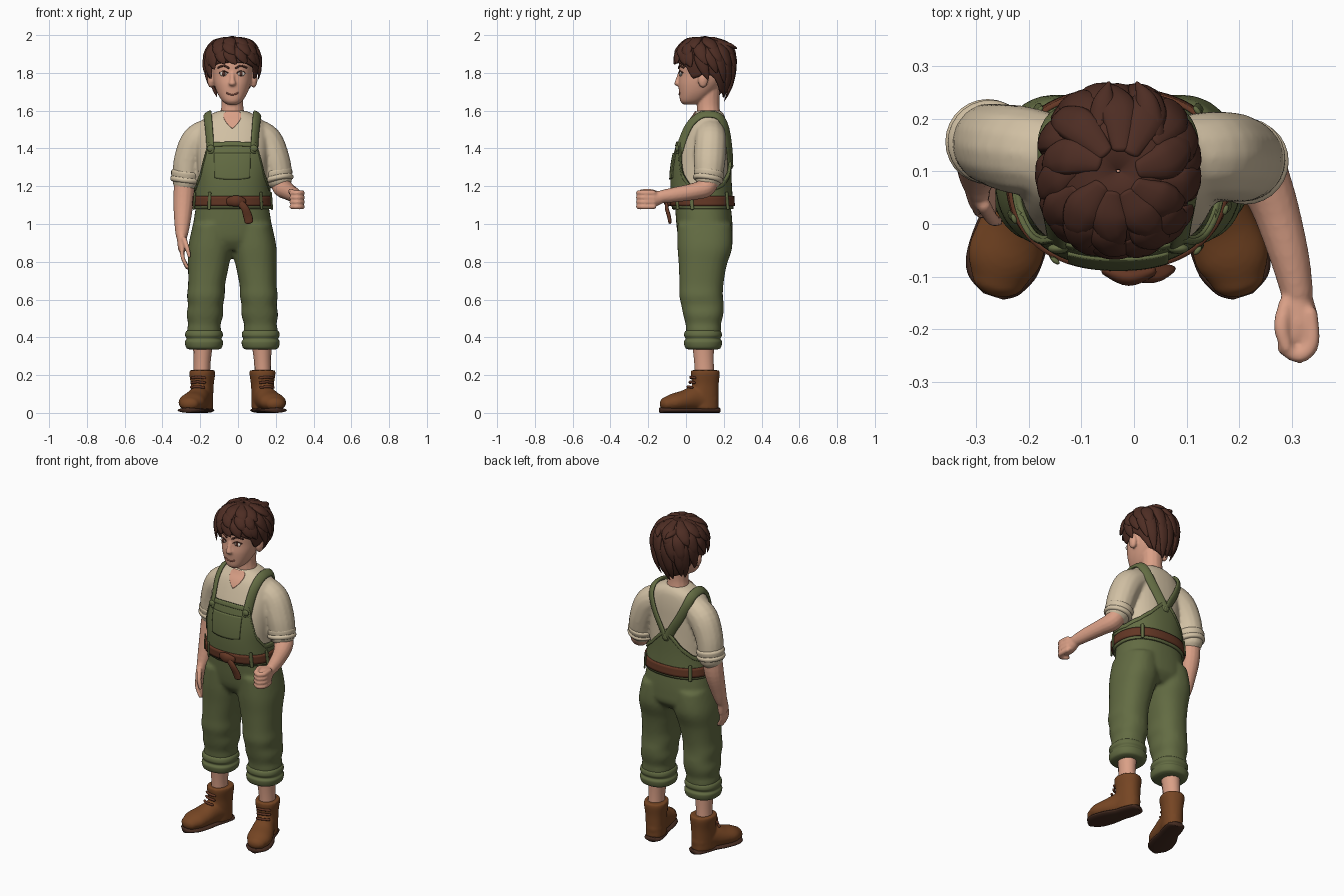
import bpy, bmesh, math, random
from mathutils import Vector, Matrix

random.seed(4)
if "Cube" in bpy.data.objects:
    bpy.data.objects.remove(bpy.data.objects["Cube"])
CX = -0.03  # body centre line


def material(name, rgb):
    m = bpy.data.materials.new(name)
    m.use_nodes = True
    m.diffuse_color = (*rgb, 1)
    m.node_tree.nodes["Principled BSDF"].inputs["Base Color"].default_value = (*rgb, 1)
    return m


GREEN = material("olive cloth", (0.125, 0.15, 0.056))
CREAM = material("cream cloth", (0.64, 0.53, 0.37))
SKIN = material("skin", (0.70, 0.35, 0.24))
HAIR = material("dark brown hair", (0.075, 0.026, 0.017))
BOOT = material("boot leather", (0.18, 0.06, 0.017))
BELT = material("belt leather", (0.125, 0.038, 0.018))
SOLE = material("sole", (0.06, 0.025, 0.015))
WHITE = material("eye white", (0.75, 0.68, 0.6))
LIP = material("lip", (0.45, 0.16, 0.11))


def spline(rows, n=6):
    """Smooth curve through rows of numbers."""
    rows, out = [tuple(r) for r in rows], []
    for i in range(len(rows) - 1):
        p = [rows[max(0, min(len(rows) - 1, i + k))] for k in (-1, 0, 1, 2)]
        for t in (k / n for k in range(n)):
            out.append(tuple(b + t / 2 * (c - a + t * (2 * a - 5 * b + 4 * c - d + t * (3 * (b - c) + d - a)))
                             for a, b, c, d in zip(*p)))
    return out + [rows[-1]]


def at(rows, z):
    """Linear lookup of a row by its first number."""
    rows = sorted(rows)
    z = max(rows[0][0], min(rows[-1][0], z))
    for a, b in zip(rows, rows[1:]):
        if z <= b[0]:
            t = (z - a[0]) / max(b[0] - a[0], 1e-6)
            return tuple(u + t * (v - u) for u, v in zip(a, b))
    return rows[-1]


def ring_point(row, phi, off=0):
    """Point on a rounded section; phi 0 is the front. Row: z, half width, front, back."""
    z, hw, yf, yb = row[:4]
    cx = row[4] if len(row) > 4 else CX
    f = lambda v: math.copysign(abs(v) ** 0.87, v)
    return Vector((cx + (hw + off) * f(math.sin(phi)),
                   (yf + yb) / 2 - ((yb - yf) / 2 + off) * f(math.cos(phi)), z))


def surf_y(rows, x, z, front=1):
    z, hw, yf, yb = at(rows, z)[:4]
    return (yf + yb) / 2 - front * (yb - yf) / 2 * (1 - min(1, abs(x) / hw) ** 2.3) ** 0.435


def skin_rings(bm, rings):
    vs = [[bm.verts.new(p) for p in r] for r in rings]
    n = len(vs[0])
    for a, b in zip(vs, vs[1:]):
        for i in range(n):
            bm.faces.new((a[i], a[(i + 1) % n], b[(i + 1) % n], b[i]))
    bm.faces.new(vs[0]); bm.faces.new(vs[-1])


def loft(bm, rows, seg=40):
    skin_rings(bm, [[ring_point(r, math.tau * i / seg) for i in range(seg)] for r in spline(rows)])


def tube(bm, rows, hint=(0, 1, 0), rounded=True, seg=14, n=5):
    """Sweep an ellipse; rows are x, y, z, side radius, radius towards hint."""
    pts = spline(rows, n)
    pos = [Vector(p[:3]) for p in pts]
    rings = []
    for i, p in enumerate(pts):
        t = (pos[min(i + 1, len(pos) - 1)] - pos[max(i - 1, 0)]).normalized()
        h = hint(pos[i]) if callable(hint) else Vector(hint)
        side = t.cross(h).normalized()
        up = side.cross(t)
        end = -1 if i == 0 else 1 if i == len(pts) - 1 else 0
        caps = [0] if not (rounded and end) else [0, 0.5, 1.0, 1.4]
        for c in (caps[::-1] if end < 0 else caps):
            o = pos[i] + t * end * math.sin(c) * min(p[3], p[4])
            rings.append([o + math.cos(c) * (side * p[3] * math.cos(a) + up * p[4] * math.sin(a))
                          for a in (math.tau * k / seg for k in range(seg))])
    skin_rings(bm, rings)


def ball(bm, centre, radii):
    bmesh.ops.create_uvsphere(bm, u_segments=20, v_segments=12, radius=1,
                              matrix=Matrix.Translation(centre) @ Matrix.Diagonal((*radii, 1)))


def finish(bm, name, mat, voxel=0, thick=0, move=None):
    if move:
        bm.transform(move)
    bmesh.ops.recalc_face_normals(bm, faces=bm.faces)
    me = bpy.data.meshes.new(name)
    bm.to_mesh(me); bm.free()
    me.materials.append(mat)
    ob = bpy.data.objects.new(name, me)
    bpy.context.collection.objects.link(ob)
    me.shade_smooth()
    if voxel:
        r = ob.modifiers.new("fuse", "REMESH")
        r.mode, r.voxel_size, r.use_smooth_shade = "VOXEL", voxel, True
        s = ob.modifiers.new("soften", "SMOOTH")
        s.iterations, s.factor = 4, 0.5
    if thick:
        s = ob.modifiers.new("cloth", "SOLIDIFY")
        s.thickness, s.offset = thick, 0
    return ob


def shell(name, rows, lo, hi, mat, off, thick, span=math.pi, nu=96, nv=14):
    """Garment panel following a body; lo and hi give its edge heights by angle."""
    bm = bmesh.new()
    grid = []
    for i in range(nu + 1):
        phi = span * (2 * i / nu - 1)
        a, b = lo(abs(phi)), hi(abs(phi))
        zs = [a + (b - a) * j / nv for j in range(nv + 1)]
        grid.append([bm.verts.new(ring_point(at(rows, z), phi, off)) for z in zs])
    for a, b in zip(grid, grid[1:]):
        for j in range(nv):
            bm.faces.new((a[j], b[j], b[j + 1], a[j + 1]))
    bmesh.ops.remove_doubles(bm, verts=bm.verts, dist=0.0002)
    return finish(bm, name, mat, thick=thick)


def mirror(side):
    return Matrix.Translation((CX, 0, 0)) @ Matrix.Diagonal((side, 1, 1, 1))


def part(name, mat, tubes, voxel=0, move=None, **kw):
    bm = bmesh.new()
    for t in tubes:
        tube(bm, t, **kw)
    return finish(bm, name, mat, voxel, move=move)


SIDES = ((1, "left"), (-1, "right"))

# Shirt with sleeves
TORSO_ROWS = [(1.06, .19, -.055, .235), (1.2, .18, -.065, .225), (1.3, .185, -.06, .222), (1.4, .19, -.04, .22),
              (1.48, .185, -.012, .218), (1.54, .165, .015, .212), (1.575, .125, .04, .203), (1.6, .07, .055, .185)]
TORSO = spline(TORSO_ROWS)
bm = bmesh.new()
loft(bm, TORSO_ROWS)
tube(bm, [(-.14, .125, 1.49, .075, .08), (-.215, .14, 1.44, .085, .085), (-.262, .15, 1.34, .078, .08), (-.278, .155, 1.23, .07, .075)])
tube(bm, [(.08, .125, 1.49, .075, .08), (.15, .13, 1.44, .085, .085), (.195, .125, 1.34, .08, .085), (.215, .12, 1.25, .075, .075)])
finish(bm, "shirt", CREAM, voxel=.009)
for name, a, b in (("right", Vector((-.272, .155, 1.285)), Vector((-.28, .157, 1.22))),
                   ("left", Vector((.205, .125, 1.285)), Vector((.217, .115, 1.225)))):
    part(name + "_sleeve_cuff", CREAM, [[(*a.lerp(b, t), r, r) for t, r in
         ((0, .07), (.2, .08), (.5, .078), (.6, .076), (.75, .081), (.95, .077), (1.05, .062))]], rounded=False, seg=28)
shell("neck_opening", TORSO, lambda p: 1.505 + .22 * p, lambda p: 1.597, SKIN, .004, .004, span=.36, nu=16)

# Head, neck, ears and nose
HEAD_ROWS = [(1.632, .025, -.012, .05), (1.65, .052, -.03, .09), (1.69, .078, -.036, .14), (1.74, .096, -.04, .185),
             (1.79, .105, -.036, .21), (1.85, .11, -.036, .222), (1.91, .1, -.02, .215), (1.965, .05, .04, .16)]
HEAD = spline(HEAD_ROWS)
bm = bmesh.new()
loft(bm, HEAD_ROWS)
tube(bm, [(CX, .12, 1.72, .062, .06), (CX, .118, 1.63, .058, .06), (CX, .122, 1.56, .07, .065), (CX, .125, 1.52, .08, .07)])
for s in (1, -1):
    ball(bm, (CX + s * .113, .09, 1.765), (.02, .027, .044))
tube(bm, [(CX, -.032, 1.8, .01, .01), (CX, -.043, 1.765, .013, .012), (CX, -.048, 1.745, .02, .014)])
finish(bm, "head", SKIN, voxel=.006)

# Face details
for s, side in SIDES:
    y = surf_y(HEAD, .046, 1.795)
    for name, mat, r, dy in (("eye", WHITE, (.021, .008, .013), 0), ("iris", HAIR, (.010, .006, .012), -.0045)):
        bm = bmesh.new()
        ball(bm, (CX + s * .046, y + dy, 1.795), r)
        finish(bm, side + "_" + name, mat)
    arcs = [[(x, surf_y(HEAD, x, z) - .003, z, r, r) for x, z in pts] for r, pts in
            ((.003, ((.024, 1.8), (.045, 1.81), (.068, 1.8))), (.005, ((.02, 1.826), (.045, 1.838), (.075, 1.828))))]
    part(side + "_brow_and_lash", HAIR, arcs, move=mirror(s), seg=8)
part("mouth", LIP, [[(CX + x, surf_y(HEAD, x, z) - .001, z, .004, .004) for x, z in
                     ((-.03, 1.694), (-.012, 1.686), (.012, 1.686), (.03, 1.694))]], seg=8, hint=(0, 0, 1))

# Hair cap with overlapping locks
HAIR_ROWS = spline([(1.65, .065, .0, .185), (1.7, .095, -.02, .212), (1.78, .125, -.04, .24), (1.86, .136, -.045, .248),
                    (1.92, .122, -.035, .235), (1.96, .09, .0, .2), (1.982, .045, .05, .15), (1.99, .004, .098, .104)])
HAIRLINE = [(0, 1.855), (.5, 1.85), (.9, 1.83), (1.15, 1.77), (1.4, 1.78), (1.6, 1.805), (1.9, 1.77), (2.3, 1.7), (math.pi, 1.67)]
hairline = lambda p: at(HAIRLINE, abs(p))[1]
shell("hair_cap", HAIR_ROWS, hairline, lambda p: 1.99, HAIR, 0, .01)
locks = []
for count, top, drop, width in ((9, 1.984, .34, .036), (13, 1.965, .62, .034), (17, 1.93, 1.04, .032)):
    for i in range(count):
        phi = math.tau * (i + random.uniform(-.25, .25)) / count - math.pi
        end = top + (hairline(phi) - top) * drop * random.uniform(.92, 1.06)
        row = []
        for t, w in ((0, .5), (.3, 1), (.65, .85), (.9, .45), (1.03, .1)):
            p = ring_point(at(HAIR_ROWS, top + (end - top) * t), phi + .3 * t, .002 + .014 * t)
            row.append((*p, width * w, width * w * .4))
        locks.append(row)
outward = lambda p: p - Vector((CX, .1, 1.8))
part("hair_locks", HAIR, locks, hint=outward, seg=10)
part("hair_tufts", HAIR, [[(CX + x, .17, 1.95, .03, .02), (CX + x * .9, .23, 1.945, .022, .014), (CX + x * .6, .267, 1.93, .004, .004)]
                          for x in (-.03, .06)], hint=(0, 0, 1))

# Arms and hands
fingers = [[(-.296, .03 + .019 * i, .87, .012, .012), (-.292, .022 + .018 * i, .82, .011, .011),
            (-.268, .018 + .017 * i, .765 + .006 * abs(i - 1), .009, .009)] for i in range(4)]
part("right_arm", SKIN, [
    [(-.28, .152, 1.26, .055, .055), (-.288, .14, 1.13, .055, .055), (-.295, .105, 1.0, .042, .042), (-.298, .085, .94, .032, .036)],
    [(-.298, .08, .94, .028, .034), (-.296, .06, .87, .022, .042)],
    [(-.285, .035, .92, .014, .014), (-.27, .01, .875, .013, .013), (-.258, .005, .83, .01, .01)]] + fingers, voxel=.006)
curl = [[(.335, -.17, z, .014, .014), (.338, -.225, z, .015, .015), (.315, -.25, z, .015, .015),
         (.285, -.235, z, .014, .014)] for z in (1.092, 1.116, 1.14, 1.164)]
part("left_arm", SKIN, [
    [(.215, .125, 1.26, .058, .058), (.235, .105, 1.195, .055, .052), (.265, .04, 1.172, .046, .045),
     (.295, -.06, 1.155, .038, .04), (.31, -.13, 1.145, .031, .034)],
    [(.31, -.14, 1.14, .03, .036), (.312, -.18, 1.132, .038, .046), (.312, -.21, 1.13, .036, .045)],
    [(.29, -.15, 1.16, .015, .015), (.28, -.195, 1.172, .015, .015), (.29, -.235, 1.172, .012, .012)]] + curl,
    voxel=.006, hint=(0, 0, 1))

# Trousers: hips and both legs fused, with baggy folds
bm = bmesh.new()
loft(bm, [(1.13, .185, -.06, .232), (1.05, .2, -.055, .242), (.97, .21, -.048, .247), (.91, .21, -.035, .243), (.86, .16, .0, .2)])
for s in (1, -1):
    loft(bm, [(z, hw, yf, yb, CX + s * o) for z, hw, yf, yb, o in (
        (1.0, .1, -.045, .24, .108), (.88, .116, -.045, .245, .117), (.78, .108, -.038, .215, .126), (.68, .098, -.035, .198, .136),
        (.62, .1, -.035, .195, .14), (.57, .093, -.025, .2, .142), (.52, .097, -.015, .197, .145), (.47, .086, -.002, .185, .148),
        (.44, .09, .0, .185, .15), (.39, .085, .005, .18, .15))])
finish(bm, "trousers", GREEN, voxel=.011)

# Bib overalls: body panel, pocket, straps, buttons
TOP = [(0, 1.435), (.6, 1.43), (.72, 1.37), (.95, 1.27), (1.3, 1.2), (1.8, 1.19), (2.3, 1.22), (2.7, 1.27), (math.pi, 1.36)]
bib_top = lambda p: at(TOP, p)[1]
shell("overall_bib", TORSO, lambda p: 1.08, bib_top, GREEN, .012, .012)
shell("bib_hem", TORSO, lambda p: bib_top(p) - .022, bib_top, GREEN, .017, .01, nv=3)
shell("bib_pocket", TORSO, lambda p: 1.235 + .05 * p * p, lambda p: 1.375, GREEN, .02, .008, span=.42, nu=20)
body_out = lambda p: p - Vector((CX, .11, 1.38))
for s, side in SIDES:
    path = [(x, surf_y(TORSO, x, z) - .013, z) for x, z in ((.116, 1.38), (.12, 1.46), (.126, 1.53))]
    path += [(.131, .075, 1.574), (.132, .125, 1.582), (.13, .175, 1.568)]
    path += [(x, surf_y(TORSO, x, z, -1) + .013, z) for x, z in ((.118, 1.52), (.082, 1.44), (.035, 1.36), (.005, 1.3))]
    part(side + "_strap", GREEN, [[(*p, .026, .011) for p in path]], hint=body_out, move=mirror(s))
    bm = bmesh.new()
    ball(bm, (.114, surf_y(TORSO, .114, 1.4) - .026, 1.4), (.02, .01, .018))
    finish(bm, side + "_strap_button", GREEN, move=mirror(s))

# Belt with loops, knot and hanging end
shell("belt", TORSO, lambda p: 1.095, lambda p: 1.148, BELT, .02, .014, nv=4)
loops = [[(*ring_point(at(TORSO, z), phi, .029), .01, .005) for z in (1.08, 1.12, 1.165)] for phi in (-2.4, -1.2, -.55, .75, 1.3, 2.4)]
part("belt_loops", GREEN, loops, hint=lambda p: Vector((p.x - CX, p.y - .09, 0)))
part("belt_knot", BELT, [[(-.05, -.088, 1.118, .022, .012), (-.01, -.1, 1.122, .03, .018), (.03, -.09, 1.115, .022, .012)],
                         [(0, -.1, 1.12, .018, .01), (.035, -.102, 1.085, .02, .01), (.052, -.09, 1.04, .024, .01), (.058, -.085, 1.01, .022, .009)]])

# Rolled hems, ankles and boots
for s, side in SIDES:
    bm = bmesh.new()
    loft(bm, [(z, .085 + d, .005 - d, .175 + d, .15) for z, d in
              ((.335, -.01), (.345, .009), (.375, .016), (.392, .008), (.41, .015), (.43, .011), (.442, -.005))])
    finish(bm, side + "_trouser_cuff", GREEN, move=mirror(s))
    part(side + "_ankle", SKIN, [[(.163, .1, .16, .045, .052), (.16, .095, .27, .045, .053), (.155, .09, .38, .055, .06)]], move=mirror(s))
    place = mirror(s) @ Matrix.Translation((.16, .1, 0)) @ Matrix.Rotation(.3, 4, "Z")
    bm = bmesh.new()
    loft(bm, [(.02, .055, -.07, .072, 0), (.09, .056, -.075, .072, 0), (.15, .058, -.068, .073, 0), (.205, .066, -.074, .078, 0), (.226, .064, -.072, .075, 0)])
    tube(bm, [(0, .02, .07, .055, .06), (0, -.05, .075, .058, .068), (.004, -.12, .063, .068, .055),
              (.006, -.175, .055, .07, .048), (.004, -.212, .048, .054, .038)], hint=(0, 0, 1), seg=24)
    for v in bm.verts:
        v.co.z = max(v.co.z, .012)
    finish(bm, side + "_boot", BOOT, voxel=.007, move=place)
    sole = [(0, .078, .03), (0, .06, .05), (0, 0, .058), (0, -.05, .058), (.004, -.12, .071), (.006, -.19, .07), (.004, -.23, .05), (.004, -.25, .02)]
    part(side + "_sole", SOLE, [[(x, y, .014, a, .014) for x, y, a in sole]], hint=(0, 0, 1), rounded=False, move=place)
    part(side + "_laces", BELT, [[(-.035, -.07 - d, z, .007, .007), (0, -.082 - d, z + .004, .007, .007), (.035, -.07 - d, z, .007, .007)]
                                 for z, d in ((.185, -.004), (.16, 0), (.135, .012))], hint=(0, 0, 1), move=place)
